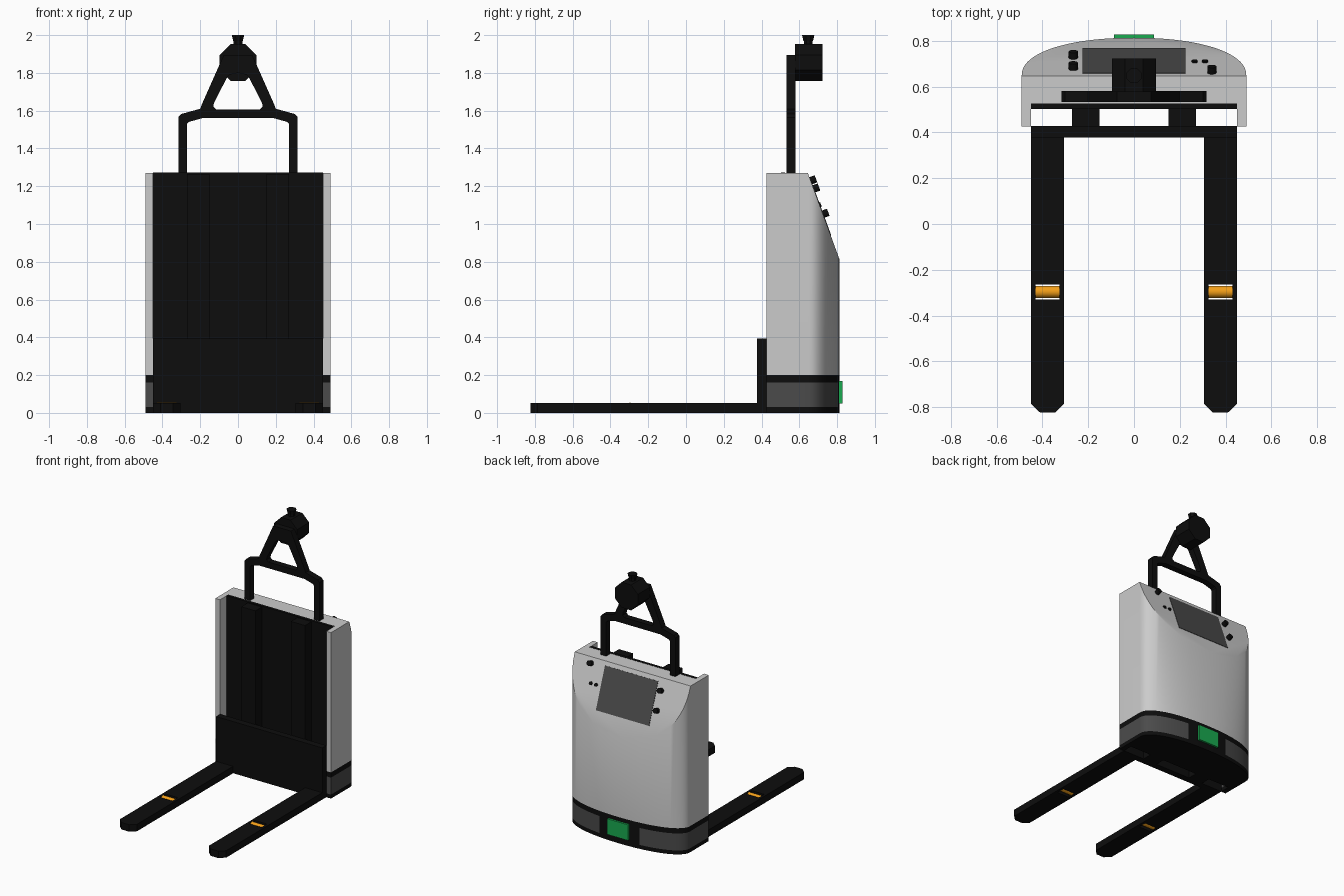
import bpy, bmesh, math
from mathutils import Vector, Matrix

if "Cube" in bpy.data.objects:
    bpy.data.objects.remove(bpy.data.objects["Cube"])


def material(name, rgb):
    m = bpy.data.materials.new(name)
    m.diffuse_color = (*rgb, 1)
    m.use_nodes = True
    m.node_tree.nodes["Principled BSDF"].inputs["Base Color"].default_value = m.diffuse_color
    return m


BLACK = material("black", (0.004, 0.004, 0.004))
DARK = material("dark_grey", (0.07, 0.07, 0.07))
ORANGE = material("orange", (0.9, 0.35, 0.01))
GREEN = material("green", (0.01, 0.4, 0.08))


def finish(name, bm, mat=None, smooth=False):
    bmesh.ops.recalc_face_normals(bm, faces=bm.faces)
    me = bpy.data.meshes.new(name)
    bm.to_mesh(me)
    bm.free()
    ob = bpy.data.objects.new(name, me)
    bpy.context.collection.objects.link(ob)
    if mat:
        me.materials.append(mat)
    if smooth:
        bpy.ops.object.select_all(action='DESELECT')
        ob.select_set(True)
        bpy.context.view_layer.objects.active = ob
        bpy.ops.object.shade_smooth_by_angle(angle=math.radians(30))
    return ob


def add_prism(bm, pts, lo, hi, axis='Z'):
    """Extrude a 2D outline along Z (pts = x, y) or along Y (pts = x, z)."""
    place = (lambda p, h: (p[0], p[1], h)) if axis == 'Z' else (lambda p, h: (p[0], h, p[1]))
    a = [bm.verts.new(place(p, lo)) for p in pts]
    b = [bm.verts.new(place(p, hi)) for p in pts]
    n = len(pts)
    bm.faces.new(a)
    bm.faces.new(b)
    for i in range(n):
        bm.faces.new((a[i], a[(i + 1) % n], b[(i + 1) % n], b[i]))


def prism(name, pts, lo, hi, axis='Z', mat=None, smooth=False):
    bm = bmesh.new()
    add_prism(bm, pts, lo, hi, axis)
    return finish(name, bm, mat, smooth)


def rect(x0, x1, y0, y1):
    return [(x0, y0), (x1, y0), (x1, y1), (x0, y1)]


def box(name, x, y, z, mat=None):
    return prism(name, rect(*x, *y), *z, mat=mat)


def cylinder(name, loc, direction, r1, r2, depth, sides, mat, spin=0, smooth=False):
    bm = bmesh.new()
    rot = Vector(direction).to_track_quat('Z', 'Y').to_matrix().to_4x4()
    bmesh.ops.create_cone(bm, cap_ends=True, segments=sides, radius1=r1, radius2=r2, depth=depth,
                          matrix=Matrix.Translation(loc) @ rot @ Matrix.Rotation(spin, 4, 'Z'))
    return finish(name, bm, mat, smooth)


# Footprint: straight sides, bowed back, recess for the mast at the front
def back_y(x):
    return 0.65 + 0.163 * max(0, 1 - (abs(x) / 0.49) ** 2.15) ** (1 / 2.15)


xs = [0.49 * math.cos(math.pi * i / 40) for i in range(41)]
xs = sorted([x for x in xs if abs(abs(x) - 0.17) > 0.012] + [0.17, -0.17], reverse=True)
FOOT = ([(0.45, 0.52), (0.45, 0.425), (0.49, 0.425)] + [(x, back_y(x)) for x in xs]
        + [(-0.49, 0.425), (-0.45, 0.425), (-0.45, 0.52)])

# Body shell with the sloped console cut
SLOPE_N = Vector((0, 0.45, 0.165)).normalized()
bm = bmesh.new()
add_prism(bm, FOOT, 0.2, 1.27)
cut = bmesh.ops.bisect_plane(bm, geom=bm.verts[:] + bm.edges[:] + bm.faces[:],
                             plane_co=(0, 0.645, 1.27), plane_no=SLOPE_N, clear_outer=True)
bmesh.ops.holes_fill(bm, edges=[e for e in bm.edges if e.is_boundary], sides=0)
finish("body_shell", bm, smooth=True)

# Base bands; the middle one has a black section around the rear light
prism("base_lower_band", FOOT, 0.0, 0.03, mat=BLACK, smooth=True)
prism("base_upper_band", FOOT, 0.16, 0.2, mat=BLACK, smooth=True)
panel = prism("base_panels", FOOT, 0.03, 0.16, mat=DARK, smooth=True)
panel.data.materials.append(BLACK)
for f in panel.data.polygons:
    if abs(f.center.x) < 0.17 and f.center.y > 0.7 and abs(f.normal.z) < 0.5:
        f.material_index = 1
box("rear_light", (-0.088, 0.088), (0.79, 0.828), (0.05, 0.17), GREEN)

# Mast back plate, fork carriage
box("mast_back_plate", (-0.45, 0.45), (0.503, 0.525), (0, 1.272), BLACK)
box("fork_carriage", (-0.45, 0.45), (0.377, 0.427), (0, 0.395), BLACK)

# Rails, forks and rollers on both sides
for side, s in (("left", -1), ("right", 1)):
    box(f"mast_rail_{side}", sorted((s * 0.15, s * 0.27)), (0.425, 0.505), (0, 1.265), BLACK)
    bm = bmesh.new()
    x0, x1, h0, h1 = 0.305, 0.45, 0.325, 0.43
    tip = [(x0, -0.33), (x0, -0.785), (0.345, -0.823), (0.41, -0.823), (x1, -0.785), (x1, -0.33)]
    for part in (tip, rect(x0, h0, -0.33, -0.265), rect(h1, x1, -0.33, -0.265),
                 rect(x0, x1, -0.265, 0.377)):
        add_prism(bm, [(s * x, y) for x, y in part], 0, 0.053)
    finish(f"fork_{side}", bm, BLACK)
    cylinder(f"fork_roller_{side}", (s * 0.3775, -0.296, 0.028), (1, 0, 0),
             0.026, 0.026, 0.105, 24, ORANGE, smooth=True)

# Handle frame: half outline mirrored
half = [(0.27, 1.26), (0.316, 1.26), (0.316, 1.565), (0.302, 1.582), (0.2, 1.61), (0.193, 1.63),
        (0.075, 1.895), (0, 1.895), (0, 1.80), (0.046, 1.79), (0.056, 1.78), (0.128, 1.64),
        (0.13, 1.62), (0.115, 1.607), (0, 1.607), (0, 1.56), (0.19, 1.56), (0.262, 1.54), (0.27, 1.53)]
bm = bmesh.new()
add_prism(bm, half, 0.532, 0.58, 'Y')
bmesh.ops.delete(bm, geom=[f for f in bm.faces if all(abs(v.co.x) < 1e-5 for v in f.verts)],
                 context='FACES')
frame = finish("handle_frame", bm, BLACK)
frame.modifiers.new("mirror", 'MIRROR')

# Sensor head with its cap
cylinder("sensor_head", (0, 0.649, 1.855), (0, 1, 0), 0.105, 0.105, 0.145, 8, BLACK, math.pi / 8)
cylinder("sensor_neck", (0, 0.647, 1.96), (0, 0, 1), 0.025, 0.025, 0.04, 8, BLACK, math.pi / 8)
cylinder("sensor_cap", (0, 0.647, 1.985), (0, 0, 1), 0.028, 0.035, 0.03, 8, BLACK, math.pi / 8)


# Console screen and buttons on the slope
def on_slope(x, y, lift=0):
    return Vector((x, y, 1.27 - (y - 0.645) * 0.45 / 0.165)) + SLOPE_N * lift


bm = bmesh.new()
rows = [[on_slope(x, y, h) for x, y in rect(-0.225, 0.225, 0.656, 0.766)] for h in (-0.004, 0.003)]
lo, hi = [[bm.verts.new(c) for c in row] for row in rows]
bm.faces.new(lo)
bm.faces.new(hi)
for i in range(4):
    j = (i + 1) % 4
    bm.faces.new((lo[i], lo[j], hi[j], hi[i]))
finish("console_screen", bm, DARK)

for i, (x, y, r, d) in enumerate([(-0.265, 0.725, 0.02, 0.03), (-0.265, 0.676, 0.02, 0.03),
                                  (0.34, 0.66, 0.02, 0.03), (0.265, 0.707, 0.013, 0.008),
                                  (0.31, 0.707, 0.013, 0.008)]):
    cylinder(f"console_button_{i + 1}", on_slope(x, y, d / 2), SLOPE_N, r, r, d, 16, BLACK, smooth=True)
